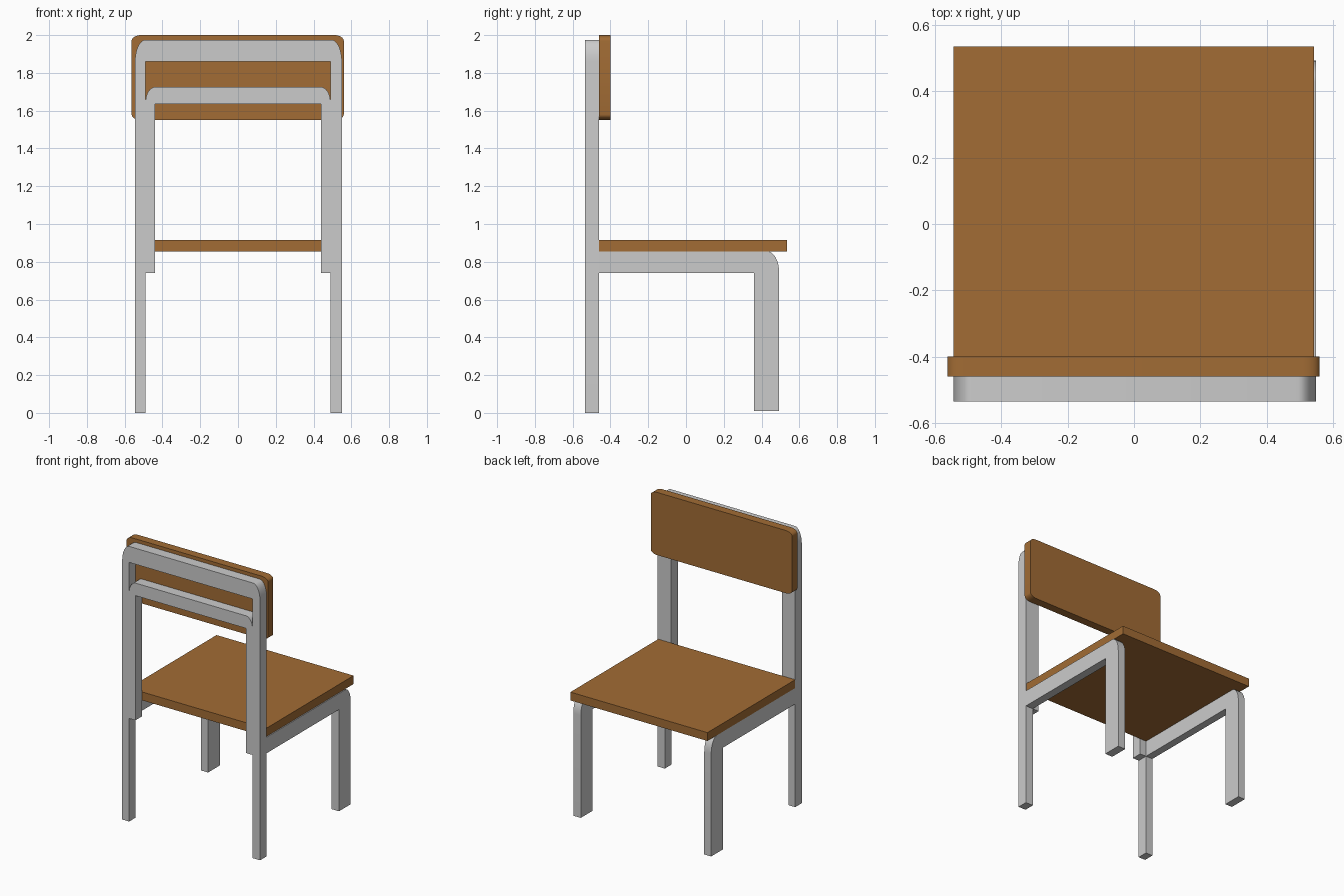
import bpy, bmesh, math

if "Cube" in bpy.data.objects:
    bpy.data.objects.remove(bpy.data.objects["Cube"])

wood = bpy.data.materials.new("wood")
wood.diffuse_color = (0.36, 0.15, 0.035, 1)
wood.use_nodes = True
wood.node_tree.nodes["Principled BSDF"].inputs["Base Color"].default_value = wood.diffuse_color


def extrude(name, profile, start, end, axis, mat=None):
    """Extrude a 2D outline along 'x' (profile = y,z) or 'y' (profile = x,z)."""
    place = (lambda p, d: (d, p[0], p[1])) if axis == 'x' else (lambda p, d: (p[0], d, p[1]))
    bm = bmesh.new()
    a = [bm.verts.new(place(p, start)) for p in profile]
    b = [bm.verts.new(place(p, end)) for p in profile]
    bm.faces.new(a)
    bm.faces.new(b[::-1])
    n = len(a)
    for i in range(n):
        bm.faces.new((a[i], b[i], b[(i + 1) % n], a[(i + 1) % n]))
    bmesh.ops.recalc_face_normals(bm, faces=bm.faces)
    me = bpy.data.meshes.new(name)
    bm.to_mesh(me)
    bm.free()
    ob = bpy.data.objects.new(name, me)
    bpy.context.collection.objects.link(ob)
    if mat:
        me.materials.append(mat)
    bpy.ops.object.select_all(action='DESELECT')
    ob.select_set(True)
    bpy.context.view_layer.objects.active = ob
    bpy.ops.object.shade_smooth_by_angle(angle=math.radians(35))
    return ob


def arc(cx, cz, rx, rz, a0, a1, n=8):
    """Elliptical corner, angles in degrees."""
    angles = [math.radians(a0 + (a1 - a0) * i / n) for i in range(n + 1)]
    return [(cx + rx * math.cos(t), cz + rz * math.sin(t)) for t in angles]


def arch(x0, x1, bottom, top, width0, width1, bar, rx, rz):
    """Upside-down U with rounded outer corners and square inner corners."""
    return ([(x0, bottom)]
            + arc(x0 + rx, top - rz, rx, rz, 180, 90)
            + arc(x1 - rx, top - rz, rx, rz, 90, 0)
            + [(x1, bottom), (x1 - width1, bottom), (x1 - width1, top - bar),
               (x0 + width0, top - bar), (x0 + width0, bottom)])


# Back legs and top bar, with the smaller arch nested inside
extrude("back_frame_outer", arch(-0.545, 0.55, 0, 1.975, 0.055, 0.06, 0.115, 0.055, 0.115),
        -0.535, -0.46, 'y')
extrude("back_frame_inner", arch(-0.49, 0.49, 0.74, 1.725, 0.05, 0.05, 0.09, 0.05, 0.085),
        -0.535, -0.46, 'y')

# Side rails bending down into the front legs
side = ([(-0.46, 0.74), (-0.46, 0.855)]
        + arc(0.43, 0.745, 0.063, 0.11, 90, 0)
        + [(0.493, 0.01), (0.36, 0.01), (0.36, 0.74)])
for name, x0, x1 in (("left", -0.545, -0.49), ("right", 0.49, 0.55)):
    extrude(name + "_rail_and_front_leg", side, x0, x1, 'x')

# Seat board
extrude("seat", [(-0.46, 0.855), (0.535, 0.855), (0.535, 0.915), (-0.46, 0.915)],
        -0.545, 0.543, 'x', wood)

# Backrest board with rounded corners
rx, rz = 0.05, 0.03
corners = ((0.56 - rx, 2 - rz, 0), (-0.563 + rx, 2 - rz, 90),
           (-0.563 + rx, 1.55 + rz, 180), (0.56 - rx, 1.55 + rz, 270))
extrude("backrest", [p for cx, cz, a in corners for p in arc(cx, cz, rx, rz, a, a + 90)],
        -0.46, -0.4, 'y', wood)
